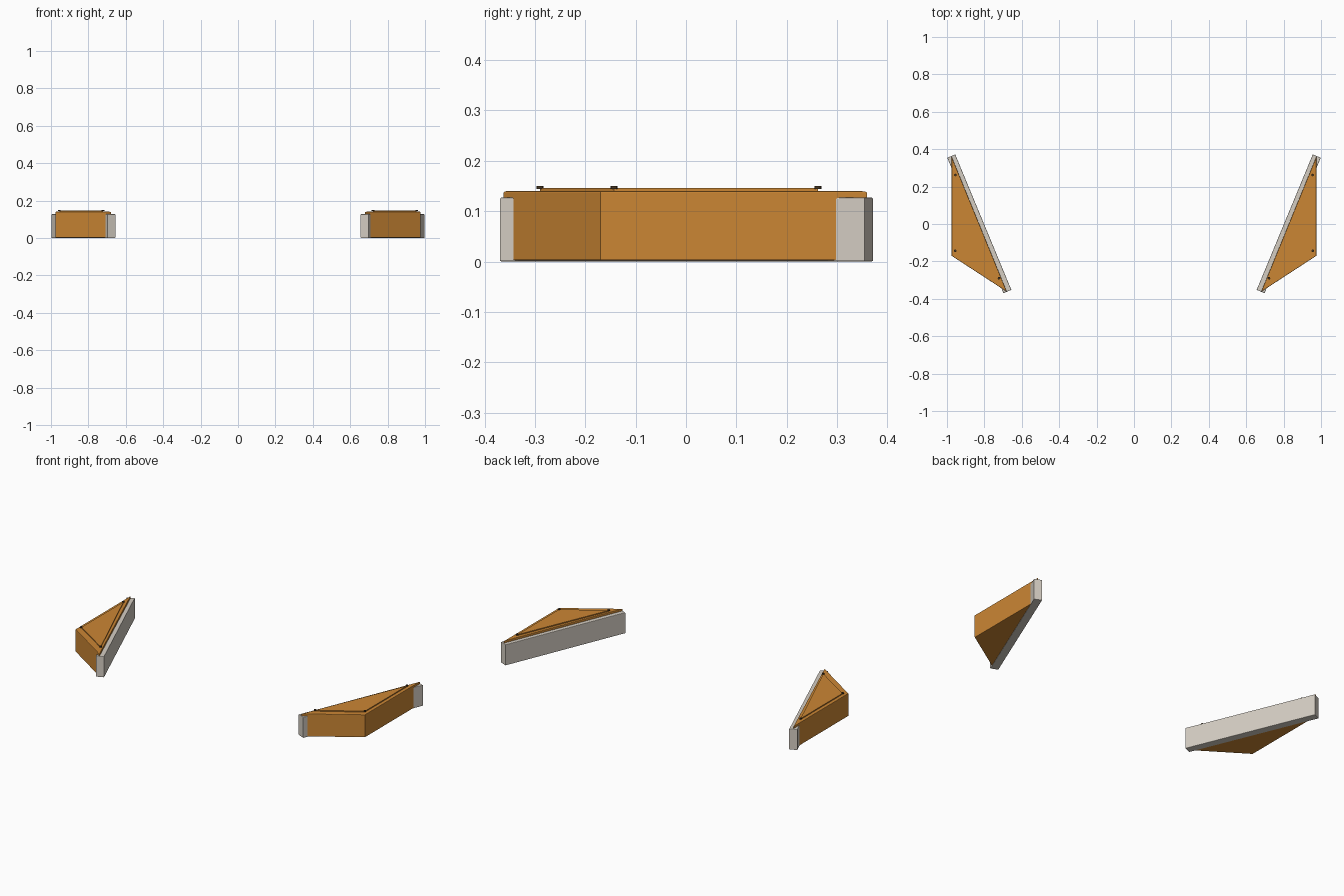
import bpy
import bmesh
from mathutils import Vector

cube = bpy.data.objects.get("Cube")
if cube:
    bpy.data.objects.remove(cube, do_unlink=True)


def material(name, rgb):
    m = bpy.data.materials.new(name)
    m.use_nodes = True
    m.diffuse_color = (*rgb, 1)
    m.node_tree.nodes["Principled BSDF"].inputs["Base Color"].default_value = (*rgb, 1)
    return m


ORANGE = material("orange wood", (0.60, 0.24, 0.034))
PALE = material("pale grey", (0.66, 0.61, 0.54))
DARK = material("dark metal", (0.06, 0.035, 0.015))


def prism(name, outline, z0, z1, mat, bevel=0.0):
    """Extrude a plan outline from z0 to z1, with an optional rounded edge."""
    bm = bmesh.new()
    face = bm.faces.new([bm.verts.new((x, y, z0)) for x, y in outline])
    top = bmesh.ops.extrude_face_region(bm, geom=[face])
    verts = [v for v in top["geom"] if isinstance(v, bmesh.types.BMVert)]
    bmesh.ops.translate(bm, verts=verts, vec=(0, 0, z1 - z0))
    bmesh.ops.recalc_face_normals(bm, faces=bm.faces)
    if bevel:
        # Round only the horizontal rims so the pointed plan stays exact
        rims = [e for e in bm.edges
                if abs(e.verts[0].co.z - e.verts[1].co.z) < 1e-5]
        bmesh.ops.bevel(bm, geom=rims, offset=bevel, segments=2,
                        profile=0.5, affect='EDGES')
    mesh = bpy.data.meshes.new(name)
    bm.to_mesh(mesh)
    bm.free()
    mesh.materials.append(mat)
    obj = bpy.data.objects.new(name, mesh)
    bpy.context.collection.objects.link(obj)
    return obj


def stud(name, x, y, z0, z1, radius):
    bpy.ops.mesh.primitive_cylinder_add(vertices=12, radius=radius, depth=z1 - z0,
                                        location=(x, y, (z0 + z1) / 2))
    obj = bpy.context.object
    obj.name = name
    obj.data.materials.append(DARK)
    bpy.ops.object.shade_smooth_by_angle()


# Plan outlines for the +x side
tip, back = Vector((0.68, -0.362)), Vector((0.975, 0.36))
body = [tip, (0.975, -0.17), back]
lid = [(0.722, -0.29), (0.955, -0.143), (0.955, 0.262)]

# Plank runs along the slanted inner side of the body
start, end = Vector((0.677, -0.361)), Vector((0.977, 0.363))
along = (end - start).normalized()
half = Vector((along.y, -along.x)) * 0.023
plank = [start - half, start + half, end + half, end - half]

for side, s in (("left", 1), ("right", -1)):
    def flip(points):
        return [(s * p[0], p[1]) for p in points]

    prism(side + "_wedge_body", flip(body), 0.002, 0.14, ORANGE, 0.003)
    prism(side + "_side_plank", flip(plank), 0, 0.127, PALE, 0.003)
    prism(side + "_top_panel", flip(lid), 0.138, 0.146, ORANGE)
    for i, (x, y) in enumerate(flip(lid)):
        stud(f"{side}_panel_stud_{i + 1}", x, y, 0.144, 0.15, 0.007)
